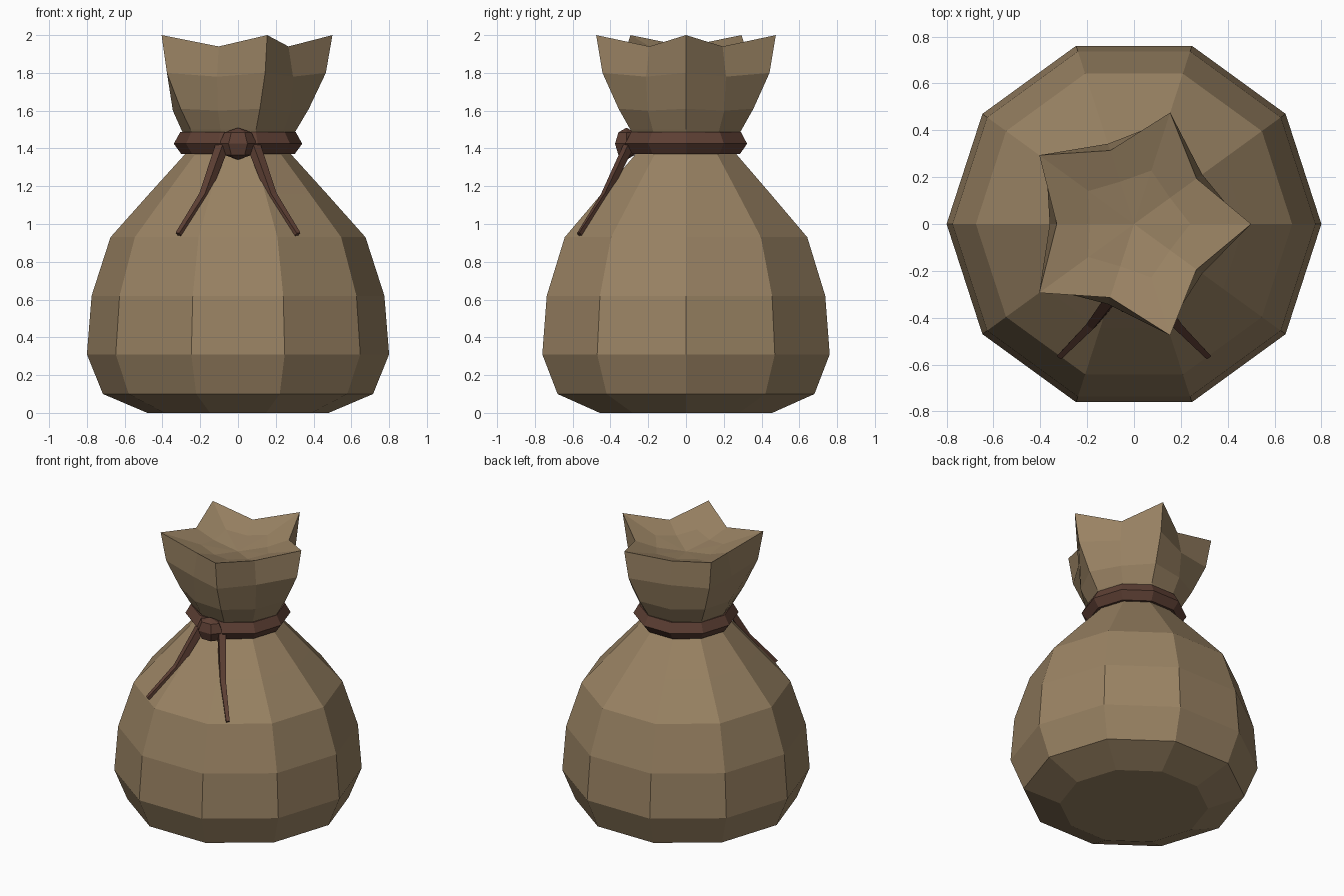
import bpy, bmesh, math
from mathutils import Vector

if "Cube" in bpy.data.objects:
    bpy.data.objects.remove(bpy.data.objects["Cube"])

def material(name, rgb):
    m = bpy.data.materials.new(name)
    m.diffuse_color = (*rgb, 1)
    m.use_nodes = True
    m.node_tree.nodes["Principled BSDF"].inputs["Base Color"].default_value = m.diffuse_color
    return m

burlap = material("burlap tan", (0.32, 0.225, 0.125))
cord = material("dark brown cord", (0.11, 0.05, 0.034))

def make(name, bm, mat):
    bmesh.ops.recalc_face_normals(bm, faces=bm.faces)
    me = bpy.data.meshes.new(name)
    bm.to_mesh(me)
    bm.free()
    me.materials.append(mat)
    ob = bpy.data.objects.new(name, me)
    bpy.context.collection.objects.link(ob)
    return ob

def bridge(bm, a, b):
    n = len(a)
    for i in range(n):
        j = (i + 1) % n
        bm.faces.new((a[i], a[j], b[j], b[i]))

# Sack: ten-sided rings given as (tip radius, tip z, fold radius, fold z)
profile = [(0.48, 0.0), (0.715, 0.10), (0.80, 0.31), (0.775, 0.62),
           (0.675, 0.93), (0.47, 1.16), (0.28, 1.37), (0.265, 1.43)]
rings = [(r, z, r, z) for r, z in profile]
rings += [(0.31, 1.50, 0.30, 1.50), (0.375, 1.61, 0.345, 1.60),
          (0.465, 1.80, 0.36, 1.78), (0.50, 2.0, 0.33, 1.94),
          (0.24, 1.91, 0.19, 1.89)]
bm = bmesh.new()
loops = []
for rt, zt, rf, zf in rings:
    loop = []
    for i in range(10):
        a = math.radians(36 * i)
        r, z = (rt, zt) if i % 2 == 0 else (rf, zf)
        loop.append(bm.verts.new((r * math.cos(a), r * math.sin(a), z)))
    loops.append(loop)
for a, b in zip(loops, loops[1:]):
    bridge(bm, a, b)
bm.faces.new(loops[0])
centre = bm.verts.new((0, 0, 1.86))
for i in range(10):
    bm.faces.new((loops[-1][i], loops[-1][(i + 1) % 10], centre))
make("sack", bm, burlap)

# Tie band: faceted ring around the neck
bm = bmesh.new()
section = [(0.30, 1.37), (0.34, 1.425), (0.305, 1.488), (0.25, 1.485), (0.25, 1.375)]
loops = [[bm.verts.new((r * math.cos(math.radians(36 * i)),
                        r * math.sin(math.radians(36 * i)), z)) for i in range(10)]
         for r, z in section]
for k in range(len(loops)):
    bridge(bm, loops[k], loops[(k + 1) % len(loops)])
make("tie_band", bm, cord)

# Knot at the front
bm = bmesh.new()
bmesh.ops.create_uvsphere(bm, u_segments=6, v_segments=4, radius=1)
for v in bm.verts:
    v.co = Vector((v.co.y * 0.10, v.co.x * 0.07 - 0.315, v.co.z * 0.085 + 1.425))
make("knot", bm, cord)

# Cord ends: tapered four-sided strips hanging from the knot
path = [((0.085, -0.305, 1.41), 0.036), ((0.18, -0.43, 1.15), 0.028),
        ((0.315, -0.565, 0.945), 0.018)]
for side, name in ((-1, "left_cord_end"), (1, "right_cord_end")):
    bm = bmesh.new()
    pts = [Vector((p[0] * side, p[1], p[2])) for p, _ in path]
    loops = []
    for i, p in enumerate(pts):
        t = (pts[min(i + 1, 2)] - pts[max(i - 1, 0)]).normalized()
        u = t.cross(Vector((0, 1, 0))).normalized()
        w = t.cross(u)
        s = path[i][1]
        loops.append([bm.verts.new(p + s * (u * a + w * b))
                      for a, b in ((1, 0), (0, 0.8), (-1, 0), (0, -0.8))])
    for a, b in zip(loops, loops[1:]):
        bridge(bm, a, b)
    bm.faces.new(loops[0])
    bm.faces.new(loops[-1])
    make(name, bm, cord)
